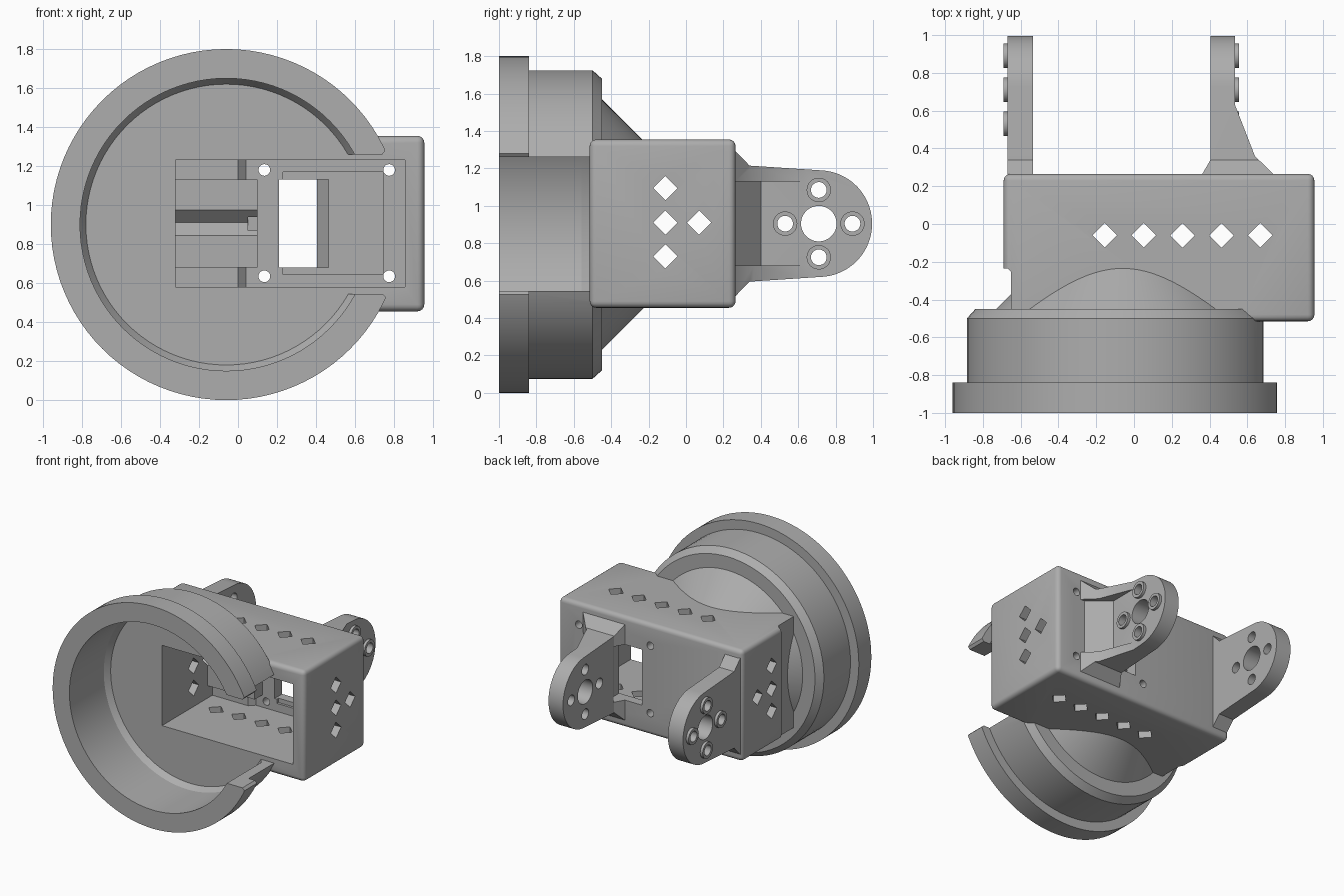
import bpy, bmesh, math
from mathutils import Vector

if "Cube" in bpy.data.objects:
    bpy.data.objects.remove(bpy.data.objects["Cube"])

grey = bpy.data.materials.new("plain_grey")
grey.use_nodes = True
colour = (0.42, 0.42, 0.42, 1)
grey.diffuse_color = colour
grey.node_tree.nodes["Principled BSDF"].inputs["Base Color"].default_value = colour

CX, CZ = -0.06, 0.9          # ring axis
ARM_Y, ARM_Z = 0.71, 0.905   # arm pivot


def finish(name, bm):
    bmesh.ops.recalc_face_normals(bm, faces=bm.faces)
    me = bpy.data.meshes.new(name)
    bm.to_mesh(me)
    bm.free()
    me.materials.append(grey)
    ob = bpy.data.objects.new(name, me)
    bpy.context.collection.objects.link(ob)
    return ob


def prism(name, pts, axis, lo, hi, bevel=0):
    """Extrude a flat outline along an axis."""
    place = {"X": lambda p, d: (d, p[0], p[1]),
             "Y": lambda p, d: (p[0], d, p[1]),
             "Z": lambda p, d: (p[0], p[1], d)}[axis]
    bm = bmesh.new()
    face = bm.faces.new([bm.verts.new(place(p, lo)) for p in pts])
    out = bmesh.ops.extrude_face_region(bm, geom=[face])
    verts = [v for v in out["geom"] if isinstance(v, bmesh.types.BMVert)]
    bmesh.ops.translate(bm, verts=verts, vec=Vector(place((0, 0), hi - lo)))
    if bevel:
        bmesh.ops.recalc_face_normals(bm, faces=bm.faces)
        bmesh.ops.bevel(bm, geom=bm.edges[:], offset=bevel, segments=4,
                        profile=0.5, affect="EDGES")
    return finish(name, bm)


def rect(a0, a1, b0, b1):
    return [(a0, b0), (a1, b0), (a1, b1), (a0, b1)]


def circle(a, b, r, n=32):
    return [(a + r * math.cos(math.tau * i / n), b + r * math.sin(math.tau * i / n))
            for i in range(n)]


def diamond(a, b):
    return circle(a, b, 0.065, 4)


def lathe(name, profile):
    """Revolve (radius, y) points about the ring axis."""
    bm = bmesh.new()
    vs = [bm.verts.new((CX + r, y, CZ)) for r, y in profile]
    es = [bm.edges.new(pair) for pair in zip(vs, vs[1:])]
    bmesh.ops.spin(bm, geom=vs + es, cent=(CX, 0, CZ), axis=(0, 1, 0),
                   angle=math.tau, steps=96, use_duplicate=False)
    bmesh.ops.remove_doubles(bm, verts=bm.verts, dist=1e-5)
    return finish(name, bm)


def combine(target, tool, operation="DIFFERENCE"):
    mod = target.modifiers.new("combine", "BOOLEAN")
    mod.operation, mod.solver, mod.object = operation, "EXACT", tool
    bpy.context.view_layer.objects.active = target
    bpy.ops.object.modifier_apply(modifier=mod.name)
    bpy.data.objects.remove(tool)


def cut(target, pts, axis, lo, hi):
    combine(target, prism("cutter", pts, axis, lo, hi))


def smooth(ob):
    bpy.ops.object.select_all(action="DESELECT")
    ob.select_set(True)
    bpy.context.view_layer.objects.active = ob
    bpy.ops.object.shade_smooth_by_angle(angle=math.radians(25))


# Flanged ring with a stepped, chamfered back and a cone running into the box
housing = lathe("housing", [(0, -0.515), (0.72, -0.515), (0.75, -0.56), (0.75, -1),
                            (0.9, -1), (0.9, -0.84), (0.825, -0.84), (0.825, -0.5),
                            (0.78, -0.45), (0.67, -0.45), (0.22, 0), (0, 0)])

# Gap in the ring on one side
gap = [(0.45, 0.545), (0.74, 0.545), (0.76, 0.525), (1.2, 0.525),
       (1.2, 1.285), (0.76, 1.285), (0.74, 1.26), (0.45, 1.26)]
cut(housing, gap, "Y", -1.2, -0.515)

# Rounded motor box with a side step
box = prism("box", rect(-0.69, 0.955, -0.515, 0.265), "Z", 0.455, 1.355, bevel=0.035)
cut(box, [(-0.8, -0.7), (-0.65, -0.7), (-0.65, -0.255), (-0.67, -0.235), (-0.8, -0.235)],
    "Z", 0.3, 1.5)
combine(housing, box, "UNION")

# Motor cavity, open to the front
cavity = rect(-0.32, 0.855, 0.58, 1.23)
cut(housing, cavity, "Y", -0.7, 0.17)
cut(housing, rect(0.23, 0.745, 0.645, 1.17), "Y", 0, 0.19)

# Stepped support block at the back of the cavity
ledge = prism("ledge", [(-0.34, 0.2), (-0.34, 0.13), (0, 0.13), (0.04, 0.17), (0.04, 0.2)],
              "Z", 0.57, 1.24)
combine(housing, ledge, "UNION")
block = prism("block", rect(-0.34, 0.1, 0.07, 0.2), "Z", 0.68, 1.13)
cut(block, rect(0.05, 0.2, 0.87, 0.94), "Y", 0, 0.15)
combine(housing, block, "UNION")

# Window and screw holes through the back wall
window = [(0.21, 0.1), (0.465, 0.1), (0.465, 0.26), (0.4, 0.36), (0.21, 0.36)]
cut(housing, window, "Z", 0.68, 1.13)
for x in (0.135, 0.775):
    for z in (0.635, 1.18):
        cut(housing, circle(x, z, 0.03, 20), "Y", 0.1, 0.4)

# Diamond vents through the top, bottom and both sides
for i in range(5):
    cut(housing, diamond(-0.155 + 0.206 * i, -0.06), "Z", 0.3, 1.5)
for y, z in ((-0.11, 0.73), (-0.11, 0.91), (-0.11, 1.095), (0.07, 0.91)):
    cut(housing, diamond(y, z), "X", -0.9, 1.1)
smooth(housing)

# Outline of an arm seen from the side: flared foot, taper, rounded end
half = [(0.2, 0.39), (0.262, 0.39), (0.34, 0.31)]
tip = [(ARM_Y + 0.285 * math.cos(a), 0.285 * math.sin(a))
       for a in (math.radians(86 - 172 * i / 40) for i in range(41))]
outline = half + tip + [(y, -h) for y, h in reversed(half)]
outline = [(y, ARM_Z + h) for y, h in outline]

# Plain arm, and ribbed arm with a flared foot
plain_arm = prism("right_arm", outline, "X", -0.67, -0.535)
ribbed_arm = prism("left_arm", outline, "X", 0.3, 0.8)
plan = [(0.36, 0.2), (0.74, 0.2), (0.74, 0.262), (0.64, 0.36), (0.535, 0.63),
        (0.535, 1.1), (0.405, 1.1), (0.405, 0.34), (0.36, 0.262)]
combine(ribbed_arm, prism("plan", plan, "Z", 0, 2), "INTERSECT")
cut(ribbed_arm, [(0.535, 0.7), (0.535, 0.4), (0.7, 0.262), (0.9, 0.262), (0.9, 0.7)],
    "Z", 0.68, 1.13)
cut(ribbed_arm, window, "Z", 0.68, 1.13)

# Raised bosses, bolt holes and centre hole
for arm, face, out in ((plain_arm, -0.67, -1), (ribbed_arm, 0.535, 1)):
    for i in range(4):
        a = math.tau * i / 4
        y, z = ARM_Y + 0.18 * math.cos(a), ARM_Z + 0.18 * math.sin(a)
        boss = prism("boss", circle(y, z, 0.065), "X", face - 0.03 * out, face + 0.022 * out)
        combine(arm, boss, "UNION")
        cut(arm, circle(y, z, 0.042), "X", face - 0.3 * out, face + 0.3 * out)
    cut(arm, circle(ARM_Y, ARM_Z, 0.095, 48), "X", face - 0.3, face + 0.3)
    smooth(arm)
